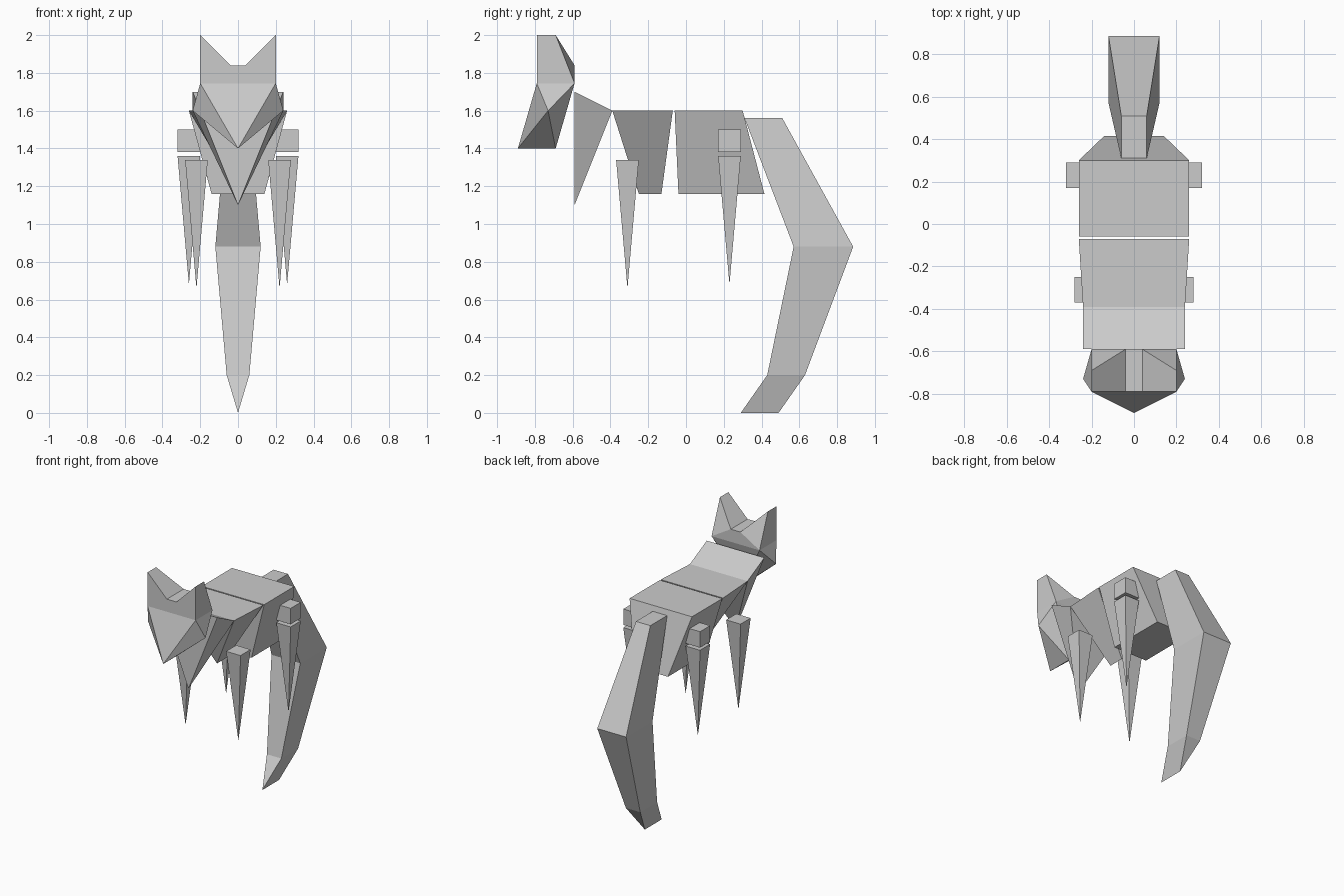
import bpy
import bmesh

if "Cube" in bpy.data.objects:
    bpy.data.objects.remove(bpy.data.objects["Cube"])

grey = bpy.data.materials.new("plain grey")
grey.diffuse_color = (0.6, 0.6, 0.6, 1)
grey.use_nodes = True
grey.node_tree.nodes["Principled BSDF"].inputs["Base Color"].default_value = grey.diffuse_color


def finish(name, bm):
    """Clean the mesh, orient it and add it to the scene."""
    bmesh.ops.remove_doubles(bm, verts=bm.verts, dist=0.0005)
    bmesh.ops.recalc_face_normals(bm, faces=bm.faces)
    mesh = bpy.data.meshes.new(name)
    bm.to_mesh(mesh)
    bm.free()
    mesh.materials.append(grey)
    obj = bpy.data.objects.new(name, mesh)
    bpy.context.collection.objects.link(obj)
    return obj


def loft(name, sections, x=0.0):
    """Join level rectangles: (z, y front, y back, half width front, half width back)."""
    bm = bmesh.new()
    rings = []
    for z, y0, y1, w0, w1 in sections:
        corners = ((x - w0, y0), (x + w0, y0), (x + w1, y1), (x - w1, y1))
        rings.append([bm.verts.new((px, py, z)) for px, py in corners])
    for a, b in zip(rings, rings[1:]):
        for i in range(4):
            j = (i + 1) % 4
            bm.faces.new((a[i], a[j], b[j], b[i]))
    bm.faces.new(rings[0])
    bm.faces.new(rings[-1])
    return finish(name, bm)


def solid(name, points, faces):
    bm = bmesh.new()
    vs = [bm.verts.new(p) for p in points]
    for f in faces:
        bm.faces.new([vs[i] for i in f])
    return bm


# Body: tapered rear block and keel-shaped front block
loft("rear_body", [(1.6, -0.06, 0.30, 0.26, 0.26), (1.16, -0.04, 0.415, 0.14, 0.14)])
loft("front_body", [(1.6, -0.39, -0.07, 0.24, 0.26), (1.16, -0.25, -0.13, 0, 0)])

# Chest: sloping shoulder plate running down to a point
w = 0.24
chest = solid("chest",
              [(-w, -0.39, 1.6), (w, -0.39, 1.6), (w, -0.59, 1.7), (-w, -0.59, 1.7), (0, -0.59, 1.1)],
              [(0, 1, 2, 3), (0, 1, 4), (1, 2, 4), (2, 3, 4), (3, 0, 4)])
finish("chest", chest)

# Tail: bent blade, widest at the bend and ending in a sharp edge
loft("tail", [(1.56, 0.31, 0.51, 0.06, 0.06), (0.88, 0.57, 0.885, 0.12, 0.12),
              (0.2, 0.43, 0.63, 0.06, 0.06), (0, 0.29, 0.49, 0, 0)])

# Legs: spikes, with cube hips above the rear pair
for side, s in (("left", -1), ("right", 1)):
    loft("front_leg_" + side, [(1.34, -0.37, -0.25, 0.06, 0.06), (0.66, -0.31, -0.31, 0, 0)], s * 0.22)
    loft("rear_leg_" + side, [(1.36, 0.17, 0.29, 0.06, 0.06), (0.68, 0.23, 0.23, 0, 0)], s * 0.26)
    loft("hip_" + side, [(1.5, 0.17, 0.29, 0.06, 0.06), (1.38, 0.17, 0.29, 0.06, 0.06)], s * 0.26)

# Head: one half with ear, cheek and snout, mirrored across the middle
F, B = -0.79, -0.59
points = [(0, F, 1.84), (0.04, F, 1.84), (0.2, F, 2.0), (0.2, F, 1.745), (0, F, 1.745),   # 0-4 front
          (0, B, 1.84), (0.04, B, 1.84), (0.2, -0.69, 2.0), (0.2, B, 1.745), (0, B, 1.745),  # 5-9 back
          (0.24, -0.73, 1.6), (0, -0.89, 1.4), (0, -0.69, 1.4)]                           # cheek, snout
faces = [(0, 1, 2, 3, 4), (3, 4, 11),               # forehead and muzzle
         (0, 1, 6, 5), (1, 2, 7, 6),                # crown and inner ear
         (6, 7, 8), (5, 6, 8, 9), (8, 9, 12),       # back of ear and head
         (2, 3, 8, 7),                              # outer ear
         (3, 8, 10), (3, 10, 11), (10, 11, 12), (8, 10, 12)]  # cheek
bm = solid("head", points, faces)
half = list(bm.verts) + list(bm.edges) + list(bm.faces)
copy = bmesh.ops.duplicate(bm, geom=half)["geom"]
for v in copy:
    if isinstance(v, bmesh.types.BMVert):
        v.co.x *= -1
finish("head", bm)
